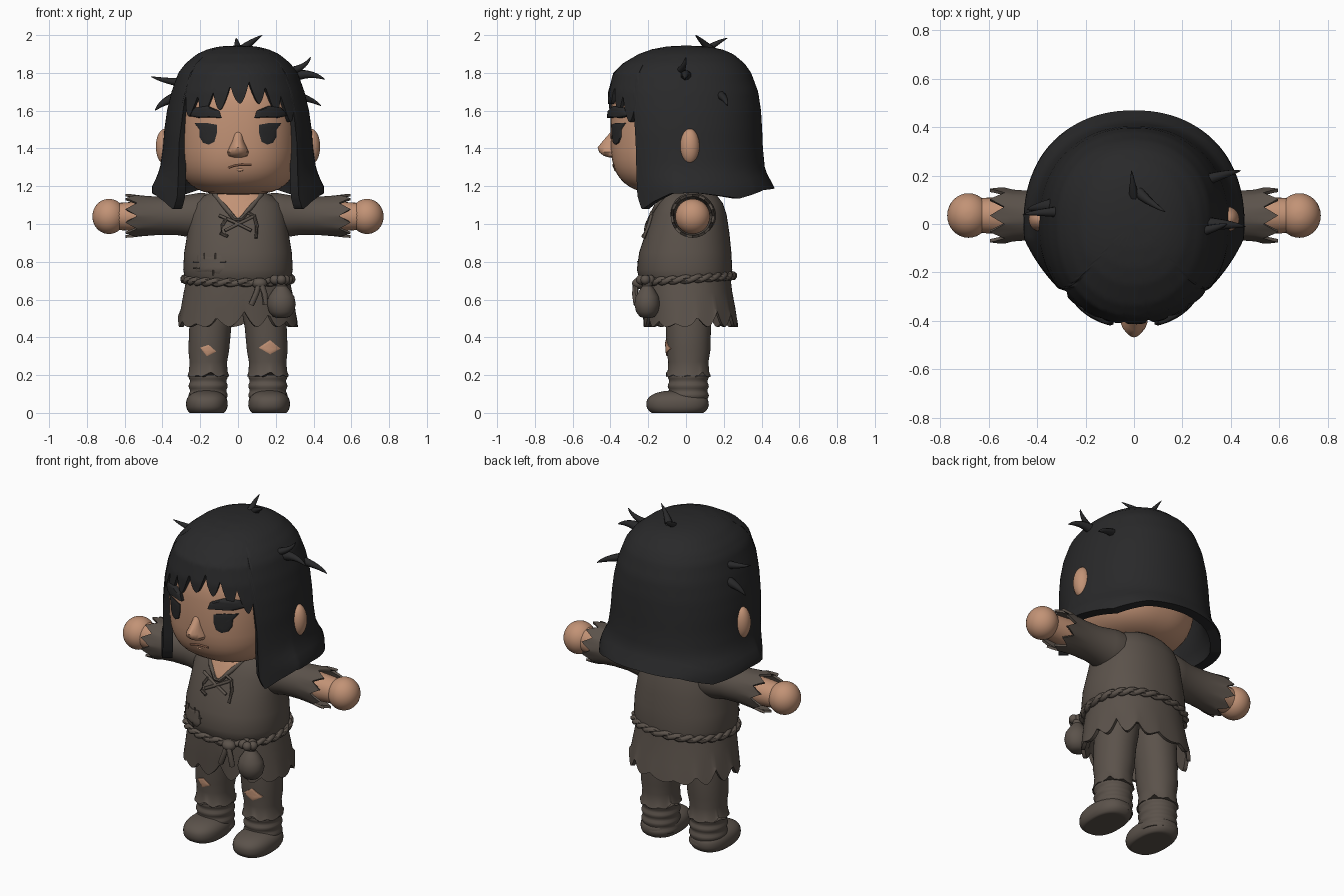
import bpy, bmesh, math
from mathutils import Vector
from mathutils.bvhtree import BVHTree
TAU = 2 * math.pi

def material(name, *rgb):
    m = bpy.data.materials.new(name)
    m.diffuse_color = (*rgb, 1)
    return m

HAIR = material("black hair", 0.022, 0.022, 0.023)
SKIN = material("tan skin", 0.54, 0.29, 0.18)
LIP = material("dark lip", 0.22, 0.10, 0.06)
CLOTH = material("worn brown cloth", 0.105, 0.085, 0.07)

def loft(name, rings, mat, shell=None, axis=2, angle=45):
    """Skin rings into a closed solid, or into a shell narrowed by a factor."""
    rings = [[Vector(p) for p in r] for r in rings]
    if shell:
        inner = []
        for r in rings:
            c = sum(r, Vector()) / len(r)
            inner.append([Vector([p[i] if i == axis else c[i] + (p[i] - c[i]) * shell for i in range(3)])
                          for p in r])
        rings += inner[::-1]
    bm = bmesh.new()
    vs = [[bm.verts.new(p) for p in r] for r in rings]
    n = len(vs[0])
    for a, b in list(zip(vs, vs[1:])) + ([(vs[-1], vs[0])] if shell else []):
        for i in range(n):
            j = (i + 1) % n
            bm.faces.new((a[i], a[j], b[j], b[i]))
    if not shell:
        bm.faces.new(vs[0])
        bm.faces.new(vs[-1])
    bmesh.ops.recalc_face_normals(bm, faces=bm.faces)
    tree = BVHTree.FromBMesh(bm)
    me = bpy.data.meshes.new(name)
    bm.to_mesh(me)
    bm.free()
    me.materials.append(mat)
    me.shade_smooth()
    me.set_sharp_from_angle(angle=math.radians(angle))
    bpy.context.collection.objects.link(bpy.data.objects.new(name, me))
    return tree

def power(v, e):
    return math.copysign(abs(v) ** e, v)

def ring(cx, cy, z, rx, yf, yb, p=2.0, n=48, dz=None):
    """Horizontal superellipse with separate front and back depth; angle 0 is front."""
    out = []
    for i in range(n):
        a = TAU * i / n
        x, c = power(math.sin(a), 2 / p), power(math.cos(a), 2 / p)
        out.append((cx + rx * x, cy - c * (yf if c > 0 else yb), z + (dz(a) if dz else 0)))
    return out

def blob(name, c, r, mat, p=2.0, back=1.0, n=32, floor=-9, hp=None):
    rings = []
    for i in range(1, 24):
        f = -math.pi / 2 + math.pi * i / 24
        s = math.cos(f) ** (2 / p)
        rings.append(ring(c[0], c[1], max(floor, c[2] + r[2] * power(math.sin(f), 2 / p)),
                          r[0] * s, r[1] * s, r[1] * s * back, hp or p, n))
    return loft(name, rings, mat)

def tube(name, pts, radii, mat, n=8):
    pts = [Vector(p) for p in pts]
    radii = radii if isinstance(radii, list) else [radii] * len(pts)
    rings = []
    for i, p in enumerate(pts):
        t = (pts[min(i + 1, len(pts) - 1)] - pts[max(i - 1, 0)]).normalized()
        u = t.cross(Vector((0.1, 0.3, 1))).normalized()
        w = t.cross(u)
        rings.append([p + radii[i] * (math.cos(TAU * k / n) * u + math.sin(TAU * k / n) * w) for k in range(n)])
    loft(name, rings, mat)

def on(tree, x, z, off=0.0):
    hit = tree.ray_cast(Vector((x, -3, z)), Vector((0, 1, 0)))[0]
    return (x, (hit.y if hit else -0.1) - off, z)

def plate(name, pts, tree, thick, mat):
    """Thin patch following the front of a surface."""
    fine = [(x0 + (x1 - x0) * k / 4, z0 + (z1 - z0) * k / 4)
            for (x0, z0), (x1, z1) in zip(pts, pts[1:] + pts[:1]) for k in range(4)]
    cx, cz = (sum(p[i] for p in pts) / len(pts) for i in (0, 1))
    loft(name, [[on(tree, cx + (x - cx) * s, cz + (z - cz) * s, o) for x, z in fine] for s, o in
                ((1, -0.01), (1, thick * 0.75), (0.85, thick), (0.6, thick), (0.3, thick), (0.05, thick))], mat)

def tri(a, n, shift=0.0):
    return abs(((a * n / TAU + shift) % 1) * 2 - 1)

def torn(n, depth):
    return lambda a: depth * (1 - tri(a, n, 0.3)) ** 1.7 * (0.6 + 0.4 * math.sin(3 * a + 1))

def interp(table, z):
    """Linear lookup in rows sorted from high to low."""
    for a, b in zip(table, table[1:]):
        if z >= b[0]:
            t = min(1, max(0, (a[0] - z) / (a[0] - b[0])))
            return [p + (q - p) * t for p, q in zip(a[1:], b[1:])]
    return table[-1][1:]

# Head, nose, mouth, ears, eyes and brows
head = blob("head", (0, -0.02, 1.49), (0.325, 0.38, 0.335), SKIN, 3.3, 0.85, 64, hp=2.4)
loft("nose", [ring(0, -0.385, z, w, f, 0.05, 2, 20) for z, w, f in
              ((1.352, 0.02, 0.02), (1.36, 0.05, 0.05), (1.38, 0.058, 0.075), (1.405, 0.047, 0.083),
               (1.44, 0.03, 0.055), (1.48, 0.02, 0.02), (1.51, 0.014, -0.005))], SKIN)
tube("mouth", [on(head, x, z) for x, z in ((-0.05, 1.297), (-0.02, 1.308), (0.02, 1.314), (0.07, 1.312))], 0.006, LIP)
tube("lower_lip", [on(head, x, 1.288, -0.005) for x in (-0.015, 0.01, 0.035)], [0.004, 0.011, 0.004], SKIN)
for s in (-1, 1):
    blob("ear", (s * 0.385, 0.02, 1.41), (0.05, 0.052, 0.095), SKIN)
    plate("eye", [(s * x, z) for x, z in ((0.112, 1.525), (0.165, 1.535), (0.23, 1.535), (0.205, 1.5), (0.203, 1.46),
                  (0.185, 1.43), (0.155, 1.42), (0.125, 1.435), (0.112, 1.48))], head, 0.009, HAIR)
    plate("eyebrow", [(s * x, z) for x, z in ((0.085, 1.56), (0.1, 1.6), (0.16, 1.625), (0.23, 1.615),
                      (0.265, 1.575), (0.21, 1.562), (0.15, 1.565))], head, 0.03, HAIR)
# Hair: one dome whose hem makes the fringe, side locks and back
SHAPE = [(1.945, 0.0, 0.0, 0.0), (1.94, 0.10, 0.1, 0.11), (1.925, 0.16, 0.18, 0.19), (1.90, 0.217, 0.25, 0.25),
         (1.85, 0.278, 0.335, 0.31), (1.80, 0.316, 0.385, 0.345), (1.70, 0.352, 0.412, 0.382),
         (1.60, 0.376, 0.415, 0.397), (1.50, 0.39, 0.41, 0.403), (1.40, 0.398, 0.41, 0.407),
         (1.30, 0.412, 0.41, 0.417), (1.25, 0.43, 0.412, 0.435), (1.20, 0.455, 0.415, 0.468), (1.05, 0.46, 0.42, 0.48)]
SIDE = [(180, 1.19), (150, 1.18), (125, 1.135), (95, 1.165), (80, 1.16), (68, 1.12), (58, 1.075), (53, 1.16)]

def hem(a):
    d = math.degrees(min(a, TAU - a))
    if d >= 53:
        return interp(SIDE, d)[0]
    low = 1.62 + 0.025 * math.sin(5 * a + 0.6) - 0.08 * (d / 53) ** 2
    fringe = low + 0.115 * tri(a, 25, 0.4) ** 1.6
    return fringe if d < 50 else fringe + (1.16 - fringe) * (d - 50) / 3

rings = []
for i in range(37):
    r = []
    for k in range(288):
        a = TAU * k / 288
        z = 1.945 - (1.945 - hem(a)) * max(0.003, i / 36) ** 1.8
        rx, yf, yb = interp(SHAPE, z)
        x, c = power(math.sin(a), 0.92), power(math.cos(a), 0.92)
        flare = min(1, max(0, (0.6 - c) / 0.45))  # front locks hang straight
        rx = min(rx, 0.392) + max(0, rx - 0.392) * flare
        r.append((rx * x, -c * (yf if c > 0 else yb), z))
    rings.append(r)
loft("hair", rings, HAIR, shell=0.87, angle=60)
# Loose tufts
for p0, p1, p2, w in (((0.02, 0.13, 1.92), (0.06, 0.09, 1.96), (0.13, 0.05, 2.0), 0.025),
                      ((0, 0.11, 1.92), (-0.005, 0.15, 1.955), (-0.01, 0.22, 1.985), 0.022),
                      ((-0.30, 0.05, 1.75), (-0.38, 0.05, 1.755), (-0.46, 0.04, 1.78), 0.025),
                      ((-0.33, 0.08, 1.67), (-0.40, 0.07, 1.65), (-0.44, 0.06, 1.60), 0.03),
                      ((0.28, -0.03, 1.81), (0.36, -0.01, 1.83), (0.385, 0, 1.885), 0.022),
                      ((0.29, 0, 1.78), (0.38, 0, 1.81), (0.46, -0.01, 1.765), 0.032),
                      ((0.26, 0.17, 1.69), (0.38, 0.21, 1.67), (0.44, 0.22, 1.625), 0.028)):
    a, b, c = Vector(p0), Vector(p1), Vector(p2)
    path = [a * (1 - t) ** 2 + b * 2 * t * (1 - t) + c * t * t for t in [k / 8 for k in range(9)]]
    tube("hair_tuft", path, [w * (1 - k / 8.1) ** 0.7 for k in range(9)], HAIR)
# Neck, tunic and torn skirt
loft("neck", [ring(0, 0, z, 0.115, 0.11, 0.12) for z in (1.08, 1.26)], SKIN)
torso = loft("tunic", [ring(0, 0, *v, 2.25, 64) for v in
                       ((0.69, 0.27, 0.235, 0.235), (0.72, 0.283, 0.25, 0.242), (0.76, 0.29, 0.26, 0.245),
                        (0.85, 0.285, 0.248, 0.24), (0.95, 0.268, 0.215, 0.23), (1.05, 0.255, 0.18, 0.215),
                        (1.11, 0.23, 0.15, 0.195), (1.15, 0.18, 0.128, 0.165), (1.178, 0.12, 0.112, 0.13))], CLOTH)
loft("tunic_skirt", [ring(0, 0, *v, 2.2, 144, torn(15, 0.085) if v[0] < 0.5 else None) for v in
                     ((0.72, 0.27, 0.235, 0.235), (0.64, 0.287, 0.236, 0.245), (0.55, 0.303, 0.23, 0.262),
                      (0.455, 0.317, 0.225, 0.275))], CLOTH, shell=0.93)
# Open collar with cords
V = [(-0.125, 1.16), (0, 1.165), (0.125, 1.16), (0.07, 1.09), (0.015, 1.025), (-0.015, 1.025), (-0.07, 1.09)]
plate("chest_opening", V, torso, 0.007, SKIN)
tube("collar_edge", [on(torso, x, z, 0.004) for x, z in V[2:] + V[:1]], 0.013, CLOTH)
for cord in ([(-0.1, 1.045), (-0.02, 1.01), (0.07, 0.965)], [(0.09, 1.045), (0.0, 1.0), (-0.07, 0.965)],
             [(0.05, 1.06), (0.085, 1.045), (0.1, 0.99), (0.095, 0.925)],
             [(-0.06, 1.03), (-0.085, 0.99), (-0.09, 0.95), (-0.055, 0.935)]):
    tube("collar_cord", [on(torso, x, z, 0.01) for x, z in cord], 0.009, CLOTH)
# Sewn patch with stitches
plate("patch", [(-0.225, 0.745), (-0.215, 0.835), (-0.15, 0.825), (-0.09, 0.835), (-0.07, 0.77), (-0.1, 0.735),
                (-0.16, 0.75)], torso, 0.007, CLOTH)
for x, z, dx, dz in ((-0.22, 0.8, 0.015, 0), (-0.22, 0.765, 0.015, 0), (-0.18, 0.83, 0, 0.015),
                     (-0.12, 0.83, 0, 0.015), (-0.08, 0.8, 0.015, 0), (-0.13, 0.742, 0, 0.015)):
    tube("patch_stitch", [on(torso, x + k * dx, z + k * dz, 0.006) for k in (-1, 0, 1)], 0.004, CLOTH)
# Twisted rope belt, knot, tails and pouch
for strand in (0, math.pi):
    path = []
    for k in range(241):
        a = TAU * k / 240
        o, h = 0.009 * math.cos(13 * a + strand), 0.009 * math.sin(13 * a + strand)
        x, c = power(math.sin(a), 0.9), power(math.cos(a), 0.9)
        path.append(((0.282 + o) * x, -(0.247 + o) * c, 0.708 - 0.018 * c + h))
    tube("rope_belt", path, 0.0155, CLOTH, 8)
blob("belt_knot", (0.115, -0.25, 0.685), (0.04, 0.035, 0.03), CLOTH)
for x0, x1, x2 in ((0.11, 0.095, 0.07), (0.125, 0.14, 0.145)):
    tube("rope_tail", [(x0, -0.265, 0.68), (x1, -0.27, 0.63), (x2, -0.262, 0.573)], 0.016, CLOTH)
loft("pouch", [ring(0.23, -0.205, z, r, r * 0.9, r * 0.9, 2, 32) for z, r in
               ((0.502, 0.02), (0.51, 0.045), (0.535, 0.066), (0.575, 0.076), (0.615, 0.068), (0.65, 0.045),
                (0.672, 0.028), (0.69, 0.032))], CLOTH)
for a in [TAU * k / 5 for k in range(5)]:
    blob("pouch_frill", (0.22 + 0.03 * math.cos(a), -0.215 + 0.025 * math.sin(a), 0.705), (0.026,) * 3, CLOTH, n=16)
for s in (-1, 1):
    # Sleeve with torn cuff, forearm and round hand
    loft("sleeve", [[(s * (x - jag * tri(a, 10)), 0.035 + r * math.cos(a), 1.043 + r * math.sin(a))
                     for a in [TAU * k / 80 for k in range(80)]] for x, r, jag in
                    ((0.12, 0.115, 0), (0.2, 0.122, 0), (0.25, 0.114, 0), (0.32, 0.102, 0), (0.42, 0.101, 0),
                     (0.5, 0.107, 0), (0.595, 0.116, 0.06))], CLOTH, shell=0.88, axis=0)
    tube("forearm", [(s * x, 0.035, 1.04) for x in (0.3, 0.54, 0.66)], [0.08, 0.078, 0.07], SKIN, 24)
    blob("hand", (s * 0.683, 0.035, 1.04), (0.088, 0.092, 0.093), SKIN)
    # Trouser leg with torn knee
    leg = loft("trouser_leg", [ring(s * x, 0.01, z, r, r * 1.05, r * 1.1, 2.1, 64, torn(9, 0.03) if z < 0.2 else None)
                               for z, x, r in ((0.72, 0.125, 0.12), (0.55, 0.135, 0.117), (0.45, 0.147, 0.111),
                                               (0.33, 0.155, 0.108), (0.27, 0.157, 0.099), (0.22, 0.158, 0.102),
                                               (0.19, 0.158, 0.11))], CLOTH)
    plate("knee_hole", [(-0.2, 0.345), (-0.155, 0.36), (-0.115, 0.325), (-0.165, 0.3)] if s < 0 else
          [(0.11, 0.345), (0.17, 0.385), (0.225, 0.34), (0.17, 0.31)], leg, 0.006, SKIN)
    # Boot with slouched folds
    folds = [(0.03 + 0.01 * i, 0.1 + 0.004 * math.sin(0.01 * i * TAU / 0.05)) for i in range(18)]
    loft("boot_shaft", [ring(s * 0.158, 0.012, z, r, r * 1.05, r * 1.05, 2.1, 40) for z, r in folds], CLOTH)
    blob("boot_foot", (s * 0.165, -0.045, 0.047), (0.11, 0.165, 0.072), CLOTH, 2.4, 1.0, 40, floor=0)
